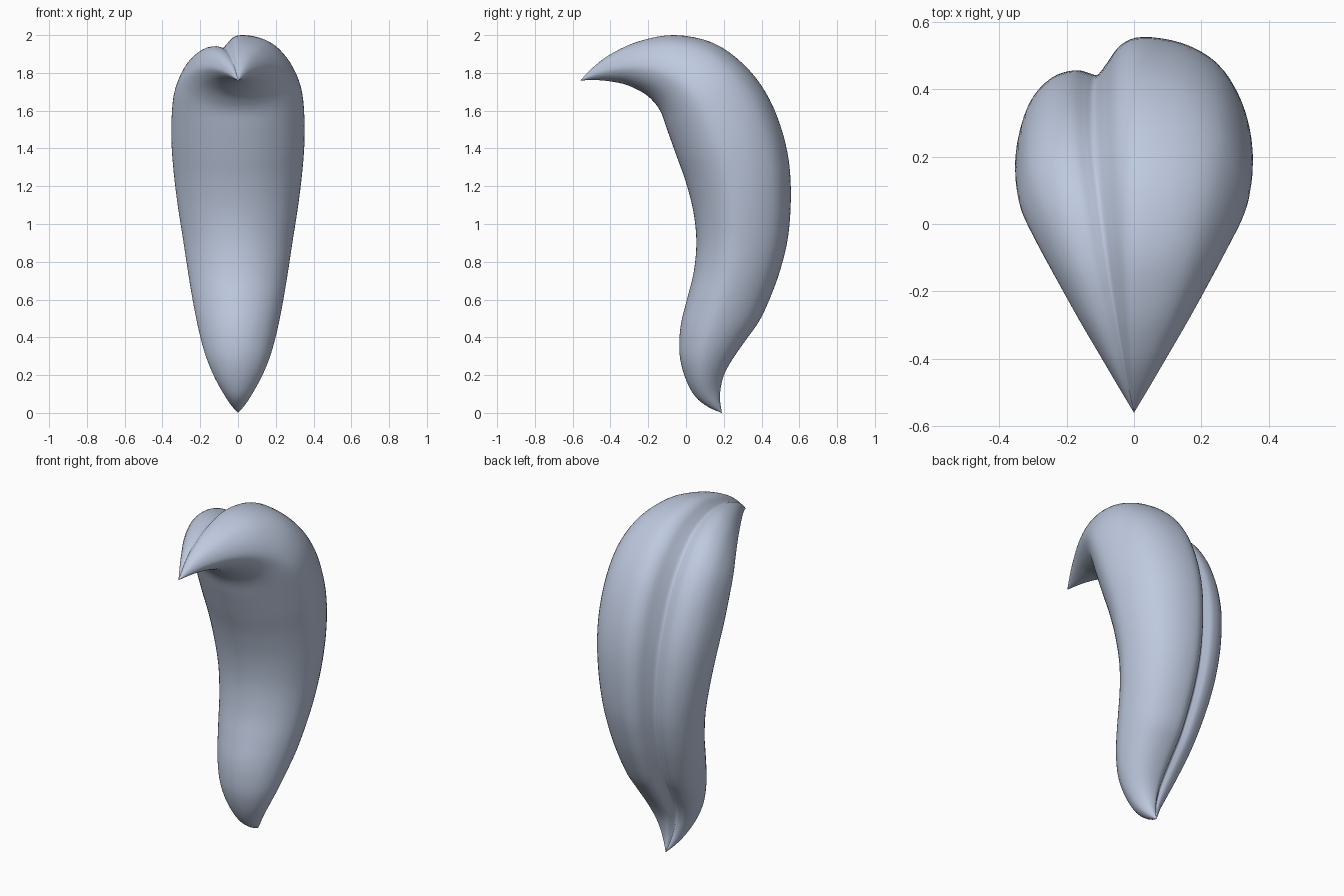
import bpy, bmesh
from mathutils import Vector

if "Cube" in bpy.data.objects:
    bpy.data.objects.remove(bpy.data.objects["Cube"])

# Stations along the body: inner edge (y, z), outer edge (y, z), half width
STATIONS = [
    (.19, 0, .19, 0, 0), (.12, .03, .18, .07, .04), (.05, .085, .185, .14, .08),
    (0, .175, .205, .21, .125), (-.03, .28, .25, .29, .165),
    (-.035, .38, .32, .39, .195), (-.025, .48, .39, .49, .218),
    (.005, .6, .45, .62, .242), (.04, .74, .50, .76, .265),
    (.055, .9, .54, .93, .29), (.04, 1.06, .555, 1.13, .318),
    (0, 1.22, .545, 1.33, .34), (-.05, 1.36, .50, 1.52, .352),
    (-.10, 1.5, .42, 1.70, .35), (-.13, 1.585, .30, 1.85, .335),
    (-.165, 1.64, .14, 1.96, .295), (-.22, 1.69, -.06, 2.0, .235),
    (-.31, 1.735, -.24, 1.97, .165), (-.40, 1.755, -.38, 1.91, .10),
    (-.48, 1.762, -.48, 1.84, .048), (-.56, 1.76, -.56, 1.76, 0),
]

# Cross-section: x as a share of half width, depth from inner (0) to outer (1)
SECTION = [
    (0, 0), (.38, .04), (.72, .155), (.94, .32), (1, .48), (.93, .68),
    (.74, .86), (.44, .965), (.08, 1), (-.12, .955), (-.25, .85), (-.34, .782),
    (-.42, .79), (-.55, .808), (-.75, .77), (-.92, .65), (-1, .45),
    (-.94, .31), (-.72, .155), (-.38, .04),
]


def smooth(points, steps, closed):
    """Catmull-Rom curve through the points."""
    pts = [Vector(p) for p in points]
    n = len(pts)
    at = (lambda i: pts[i % n]) if closed else (lambda i: pts[max(0, min(n - 1, i))])
    out = []
    for i in range(n if closed else n - 1):
        a, b, c, d = at(i - 1), at(i), at(i + 1), at(i + 2)
        for s in range(steps):
            t = s / steps
            out.append(.5 * (2 * b + (c - a) * t + (2 * a - 5 * b + 4 * c - d) * t * t
                             + (3 * b - a - 3 * c + d) * t ** 3))
    return out if closed else out + [pts[-1]]


rings = smooth(STATIONS, 4, False)
section = smooth(SECTION, 4, True)
bm = bmesh.new()

# Loft the grooved section between the two pointed tips
loops = []
for fy, fz, by, bz, w in rings[1:-1]:
    loops.append([bm.verts.new((u * w, fy + (by - fy) * v, fz + (bz - fz) * v))
                  for u, v in section])
count = len(section)
for low, high in zip(loops, loops[1:]):
    for i in range(count):
        j = (i + 1) % count
        bm.faces.new((low[i], low[j], high[j], high[i]))
for ring, end in ((loops[0], rings[0]), (loops[-1], rings[-1])):
    tip = bm.verts.new((0, end[0], end[1]))
    for i in range(count):
        bm.faces.new((ring[i], ring[(i + 1) % count], tip))
bmesh.ops.recalc_face_normals(bm, faces=bm.faces)
for face in bm.faces:
    face.smooth = True

mesh = bpy.data.meshes.new("curved_pod")
bm.to_mesh(mesh)
bm.free()
pod = bpy.data.objects.new("curved_pod", mesh)
bpy.context.collection.objects.link(pod)

# Single pale blue-grey colour
mat = bpy.data.materials.new("pale blue grey")
mat.diffuse_color = (.52, .59, .74, 1)
mat.use_nodes = True
mat.node_tree.nodes["Principled BSDF"].inputs["Base Color"].default_value = mat.diffuse_color
mesh.materials.append(mat)
